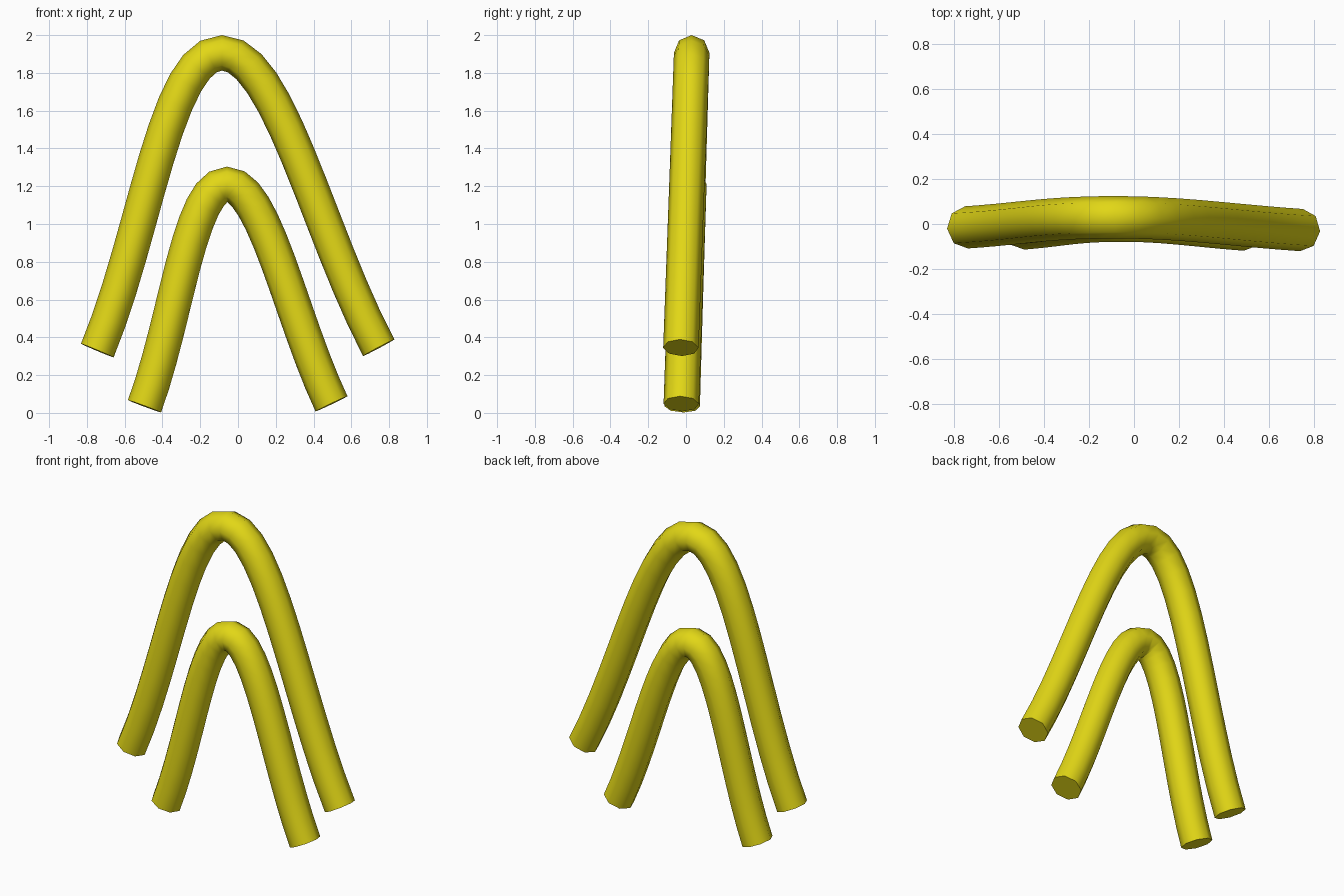
import bpy
from mathutils import Vector

cube = bpy.data.objects.get("Cube")
if cube:
    bpy.data.objects.remove(cube, do_unlink=True)

# Single yellow material
COLOR = (0.76, 0.68, 0.008, 1.0)
yellow = bpy.data.materials.new("yellow")
yellow.use_nodes = True
yellow.diffuse_color = COLOR
yellow.node_tree.nodes["Principled BSDF"].inputs["Base Color"].default_value = COLOR

RADIUS = 0.094


def arch(name, left, peak, right, spread):
    """Bent eight-sided tube with straight-ish legs and a tight rounded peak."""
    left, peak, right = Vector(left), Vector(peak), Vector(right)
    across = Vector((spread, 0, 0))
    curve = bpy.data.curves.new(name, 'CURVE')
    curve.dimensions = '3D'
    curve.twist_mode = 'Z_UP'
    curve.resolution_u = 12
    curve.bevel_depth = RADIUS
    curve.bevel_resolution = 2
    curve.use_fill_caps = True
    spline = curve.splines.new('BEZIER')
    spline.bezier_points.add(2)
    left_pull = (peak - left) * 0.39
    right_pull = (peak - right) * 0.39
    knots = [(left, left - left_pull, left + left_pull),
             (peak, peak - across, peak + across),
             (right, right + right_pull, right - right_pull)]
    for point, (co, before, after) in zip(spline.bezier_points, knots):
        point.handle_left_type = point.handle_right_type = 'FREE'
        point.co, point.handle_left, point.handle_right = co, before, after

    obj = bpy.data.objects.new(name, curve)
    bpy.context.collection.objects.link(obj)
    curve.materials.append(yellow)
    bpy.ops.object.select_all(action='DESELECT')
    obj.select_set(True)
    bpy.context.view_layer.objects.active = obj
    bpy.ops.object.convert(target='MESH')
    # Smooth along the tube, crisp at the end caps
    bpy.ops.object.shade_smooth_by_angle(angle=1.2)


# Large outer arch and small inner arch
arch("outer_arch", (-0.745, -0.015, 0.33), (-0.085, 0.03, 1.906), (0.745, -0.027, 0.345), 0.30)
arch("inner_arch", (-0.495, -0.02, 0.035), (-0.058, 0.015, 1.21), (0.495, -0.025, 0.048), 0.20)
